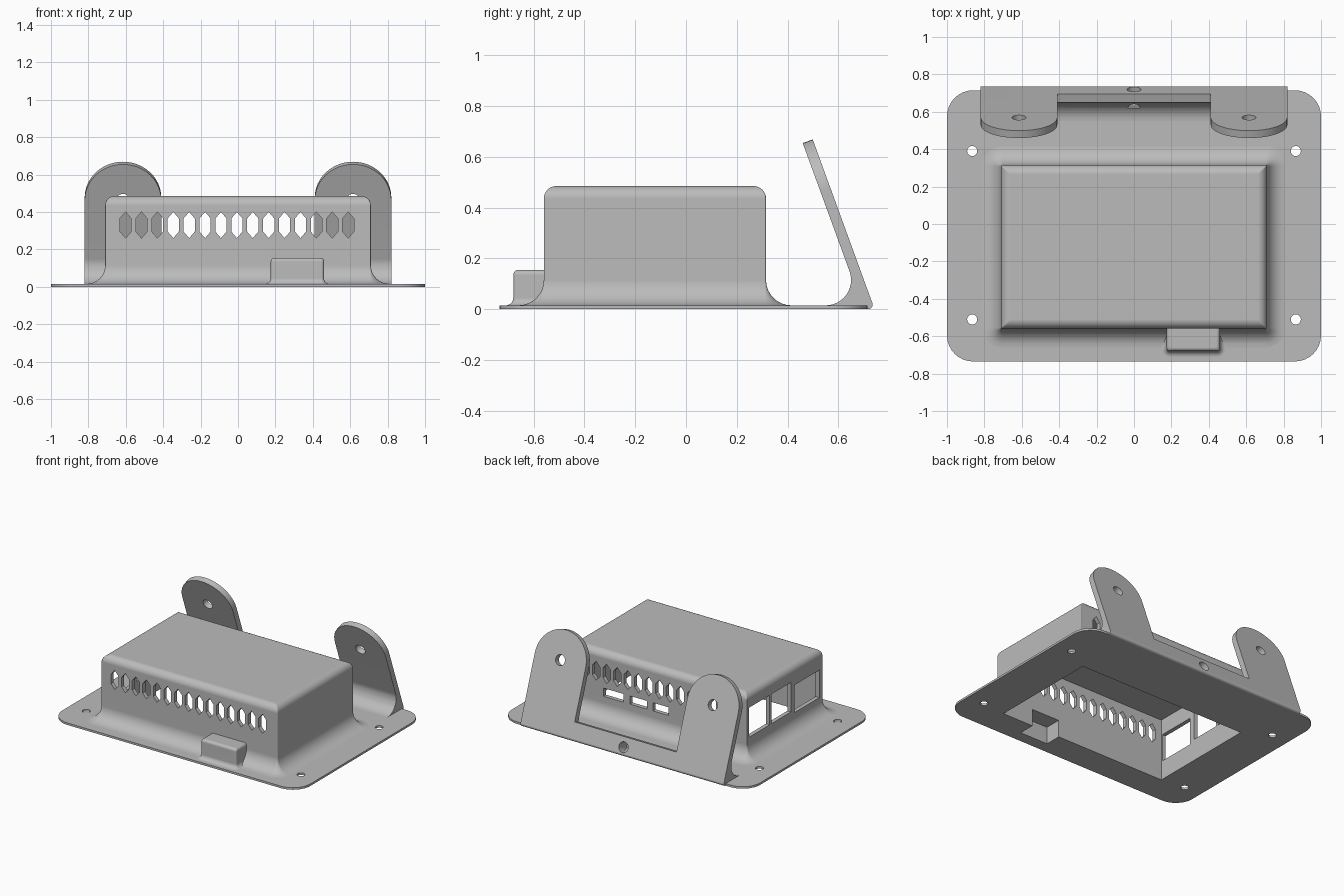
import bpy
import bmesh
from math import sin, cos, pi, radians
from mathutils import Matrix, Vector

cube = bpy.data.objects.get("Cube")
if cube:
    bpy.data.objects.remove(cube, do_unlink=True)

grey = bpy.data.materials.new("plain grey")
grey.use_nodes = True
grey.diffuse_color = (0.5, 0.5, 0.5, 1)
grey.node_tree.nodes["Principled BSDF"].inputs["Base Color"].default_value = (0.5, 0.5, 0.5, 1)


def frame(u, v, origin=(0, 0, 0)):
    """Matrix whose local x, y are u, v and local z is u cross v."""
    u, v = Vector(u), Vector(v)
    m = Matrix((u, v, u.cross(v))).transposed().to_4x4()
    m.translation = origin
    return m


FLAT = frame((1, 0, 0), (0, 1, 0))
FACING = frame((1, 0, 0), (0, 0, 1))    # local z runs to -y
SIDE = frame((0, 1, 0), (0, 0, 1))      # local z runs to +x


def make(name, bm):
    bmesh.ops.recalc_face_normals(bm, faces=bm.faces)
    mesh = bpy.data.meshes.new(name)
    bm.to_mesh(mesh)
    bm.free()
    mesh.materials.append(grey)
    ob = bpy.data.objects.new(name, mesh)
    bpy.context.collection.objects.link(ob)
    return ob


def add_loft(bm, rings):
    loops = [[bm.verts.new(p) for p in ring] for ring in rings]
    for low, high in zip(loops, loops[1:]):
        for i in range(len(low)):
            j = (i + 1) % len(low)
            bm.faces.new((low[i], low[j], high[j], high[i]))
    bm.faces.new(loops[0][::-1])
    bm.faces.new(loops[-1])


def prisms(name, outlines, a, b, m=FLAT):
    """One mesh of flat outlines pushed from a to b along the frame's z."""
    bm = bmesh.new()
    for pts in outlines:
        add_loft(bm, [[m @ Vector((x, y, h)) for x, y in pts] for h in (a, b)])
    return make(name, bm)


def arc(cx, cy, r, start, end, n=8):
    angles = [radians(start + (end - start) * i / n) for i in range(n + 1)]
    return [(cx + r * cos(t), cy + r * sin(t)) for t in angles]


def rect(x0, x1, y0, y1):
    return [(x0, y0), (x1, y0), (x1, y1), (x0, y1)]


def round_rect(x0, x1, y0, y1, r):
    return (arc(x1 - r, y1 - r, r, 0, 90) + arc(x0 + r, y1 - r, r, 90, 180)
            + arc(x0 + r, y0 + r, r, 180, 270) + arc(x1 - r, y0 + r, r, 270, 360))


def circle(x, y, r):
    return arc(x, y, r, 0, 345, 23)


def flared_box(name, x0, x1, y0, y1, top, flare, edge, corner):
    """Box with a concave flare at its foot and a rounded top edge."""
    steps = [i * pi / 16 for i in range(9)]
    profile = [(flare, PLATE / 3)]
    profile += [(flare * (1 - sin(t)), PLATE + flare * (1 - cos(t))) for t in steps]
    profile += [(-edge * (1 - cos(t)), top - edge * (1 - sin(t))) for t in steps]
    rings = []
    for off, z in profile:
        outline = round_rect(x0 - off, x1 + off, y0 - off, y1 + off, max(off, 0) + corner)
        rings.append([(x, y, z) for x, y in outline])
    bm = bmesh.new()
    add_loft(bm, rings)
    return make(name, bm)


def cut(ob, cutters, operation='DIFFERENCE'):
    bpy.context.view_layer.objects.active = ob
    for cutter in cutters:
        mod = ob.modifiers.new("cut", 'BOOLEAN')
        mod.operation = operation
        mod.solver = 'EXACT'
        mod.object = cutter
        bpy.ops.object.modifier_apply(modifier=mod.name)


def finish(ob):
    bpy.ops.object.select_all(action='DESELECT')
    ob.select_set(True)
    bpy.context.view_layer.objects.active = ob
    bpy.ops.object.shade_smooth_by_angle(angle=radians(30))
    mod = ob.modifiers.new("even shading", 'WEIGHTED_NORMAL')
    mod.keep_sharp = True


PLATE = 0.015

# Base plate, housing and the small bump on the front
base_plate = prisms("base_plate", [round_rect(-1, 1, -0.735, 0.715, 0.14)], 0, PLATE)
housing = flared_box("housing", -0.71, 0.71, -0.56, 0.315, 0.485, 0.1, 0.05, 0.006)
card_bump = flared_box("card_bump", 0.175, 0.46, -0.68, -0.5, 0.155, 0.03, 0.02, 0.015)

# Hollows open to the underside
cavity = prisms("cavity", [rect(-0.68, 0.68, -0.53, 0.285)], -0.1, 0.455)
notch = prisms("notch", [rect(0.205, 0.43, -0.65, -0.5)], -0.1, 0.125)

# Vent slots through front and back, ports in the back and right-hand walls
slots = [[(-0.601 + 0.085 * i + x, 0.33 + z) for x, z in
          ((0, -0.07), (0.03, -0.035), (0.03, 0.035), (0, 0.07), (-0.03, 0.035), (-0.03, -0.035))]
         for i in range(15)]
vents = prisms("vents", slots, -0.5, 0.7, FACING)
back_ports = prisms("back_ports", [rect(x0, x1, 0.16, 0.22) for x0, x1 in
                                   ((0.285, 0.445), (0.095, 0.23), (-0.08, 0.045))], -0.5, -0.2, FACING)
side_ports = prisms("side_ports", [rect(0.05, 0.29, 0.16, 0.375), rect(-0.195, 0.03, 0.16, 0.375),
                                   rect(-0.52, -0.235, 0.14, 0.34)], -0.9, -0.6, SIDE)
screw_holes = prisms("screw_holes", [circle(x, y, 0.027) for x in (-0.865, 0.865)
                                     for y in (-0.51, 0.39)], -0.1, 0.1)

cut(base_plate, [cavity, notch, screw_holes])
cut(housing, [cavity, notch, vents, back_ports, side_ports])
cut(card_bump, [cavity, notch])

# Leaning bracket: side profile with a filleted foot, trimmed to two rounded ears
LEAN = radians(20)
up = Vector((0, -sin(LEAN), cos(LEAN)))
foot = Vector((0, 0.735, 0.02))
tip = foot + up * 0.8
inner = tip - Vector((0, cos(LEAN), sin(LEAN))) * 0.042
profile = [(0.55, 0.002), (0.7, 0)] + arc(0.717, 0.018, 0.018, -90, 20, 5)
profile += [(tip.y, tip.z), (inner.y, inner.z)] + arc(0.55, PLATE + 0.1, 0.1, 20, -90, 12)
bracket = prisms("bracket", [profile], -0.82, 0.82, SIDE)

LEANING = frame((1, 0, 0), up, foot)    # local z runs inward through the bracket
EAR, RADIUS, HEIGHT = 0.615, 0.205, 0.485
outline = ([(-0.9, -0.2), (0.9, -0.2), (0.9, -0.1), (EAR + RADIUS, -0.1)]
           + arc(EAR, HEIGHT, RADIUS, 0, 180, 24) + [(EAR - RADIUS, 0.115), (RADIUS - EAR, 0.115)]
           + arc(-EAR, HEIGHT, RADIUS, 0, 180, 24) + [(-EAR - RADIUS, -0.1), (-0.9, -0.1)])
ear_trim = prisms("ear_trim", [outline], -0.1, 0.4, LEANING)
ear_holes = prisms("ear_holes", [circle(x, HEIGHT, 0.037) for x in (-EAR, EAR)], -0.1, 0.2, LEANING)
middle_hole = prisms("middle_hole", [circle(0, 0.045, 0.037)], -0.1, 0.1, LEANING)
cut(bracket, [ear_trim], 'INTERSECT')
cut(bracket, [ear_holes, middle_hole])

for helper in (cavity, notch, vents, back_ports, side_ports, screw_holes,
               ear_trim, ear_holes, middle_hole):
    bpy.data.objects.remove(helper, do_unlink=True)
for part in (base_plate, housing, card_bump, bracket):
    finish(part)
